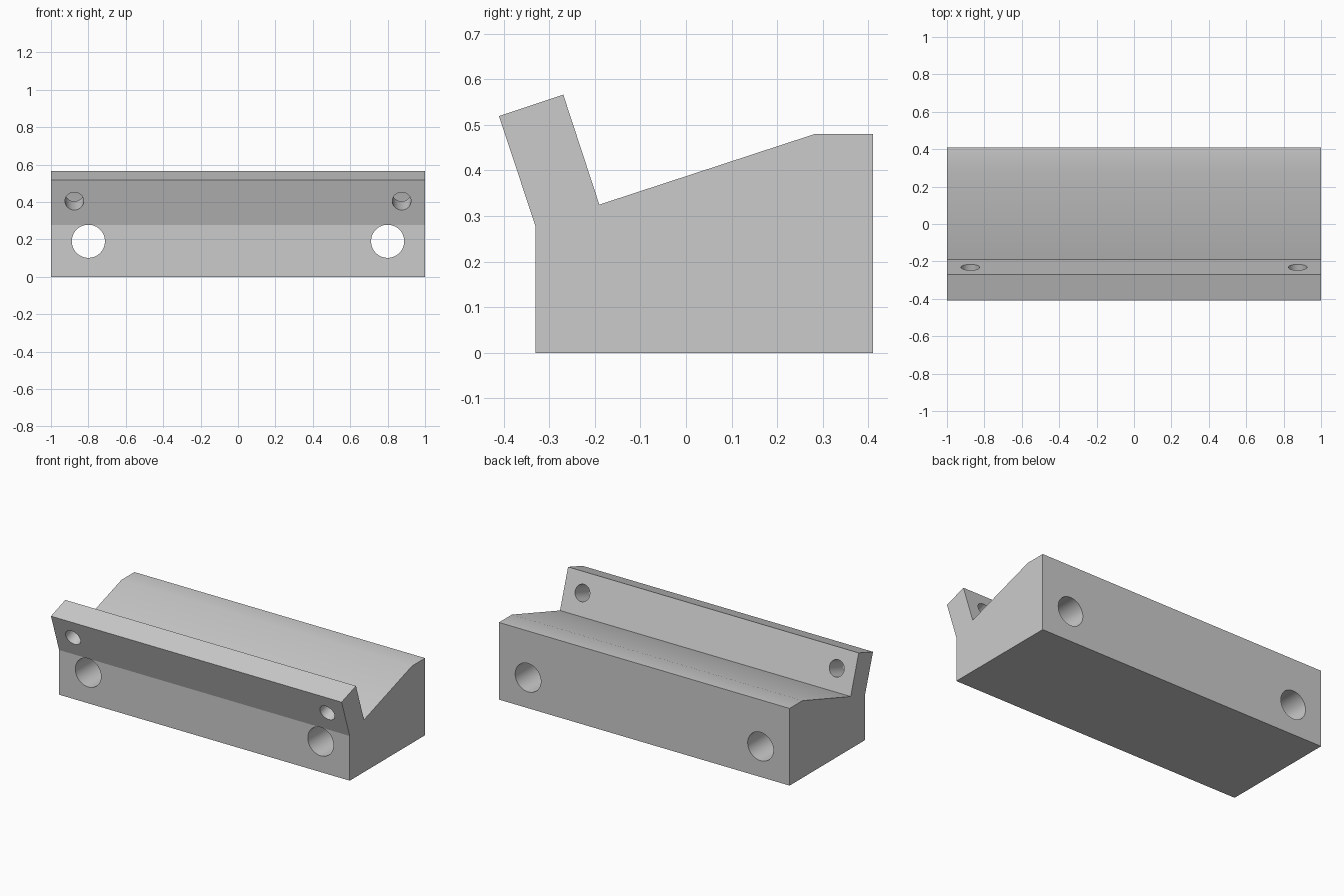
import bpy
import bmesh
import math
from mathutils import Vector

if "Cube" in bpy.data.objects:
    bpy.data.objects.remove(bpy.data.objects["Cube"], do_unlink=True)

grey = bpy.data.materials.new("plain grey")
grey.use_nodes = True
grey.diffuse_color = (0.6, 0.6, 0.6, 1)
grey.node_tree.nodes["Principled BSDF"].inputs["Base Color"].default_value = grey.diffuse_color


def mesh_object(name, bm):
    mesh = bpy.data.meshes.new(name)
    bm.to_mesh(mesh)
    bm.free()
    mesh.materials.append(grey)
    obj = bpy.data.objects.new(name, mesh)
    bpy.context.collection.objects.link(obj)
    return obj


def drill(name, centre, axis, radius, depth):
    """Cylindrical cutter lying along the given axis."""
    bm = bmesh.new()
    bmesh.ops.create_cone(bm, cap_ends=True, segments=64, radius1=radius,
                          radius2=radius, depth=depth)
    obj = mesh_object(name, bm)
    obj.location = centre
    obj.rotation_euler = Vector(axis).to_track_quat('Z', 'Y').to_euler()
    obj.hide_render = True
    return obj


# Bracket body: side profile (y, z) extruded along x
profile = [(-0.33, 0), (0.41, 0), (0.41, 0.48), (0.283, 0.48),
           (-0.19, 0.325), (-0.269, 0.566), (-0.41, 0.519), (-0.33, 0.278)]
bm = bmesh.new()
side = bm.faces.new([bm.verts.new((-1, y, z)) for y, z in profile])
end = bmesh.ops.extrude_face_region(bm, geom=[side])
bmesh.ops.translate(bm, vec=(2, 0, 0),
                    verts=[v for v in end["geom"] if isinstance(v, bmesh.types.BMVert)])
bmesh.ops.recalc_face_normals(bm, faces=bm.faces)
body = mesh_object("bracket_body", bm)

# Mounting holes through the block, and smaller holes square to the leaning lip
lip_normal = (0, 0.949, 0.316)
cutters = []
for s, label in ((-1, "right"), (1, "left")):
    cutters.append(drill(label + "_mounting_hole_cutter", (s * 0.8, 0, 0.19),
                         (0, 1, 0), 0.0885, 1.2))
    cutters.append(drill(label + "_lip_hole_cutter", (s * 0.875, -0.302, 0.428),
                         lip_normal, 0.05, 0.26))

bpy.context.view_layer.objects.active = body
for cutter in cutters:
    mod = body.modifiers.new(cutter.name, 'BOOLEAN')
    mod.operation = 'DIFFERENCE'
    mod.solver = 'EXACT'
    mod.object = cutter
    bpy.ops.object.modifier_apply(modifier=mod.name)
for cutter in cutters:
    bpy.data.objects.remove(cutter, do_unlink=True)

# Smooth hole walls and the soft ledge; the front fold stays crisp
bpy.ops.object.select_all(action='DESELECT')
body.select_set(True)
bpy.ops.object.shade_smooth_by_angle(angle=math.radians(25))
for face in body.data.polygons:
    if face.normal.y < -0.9 and face.area > 0.1:
        face.use_smooth = False
